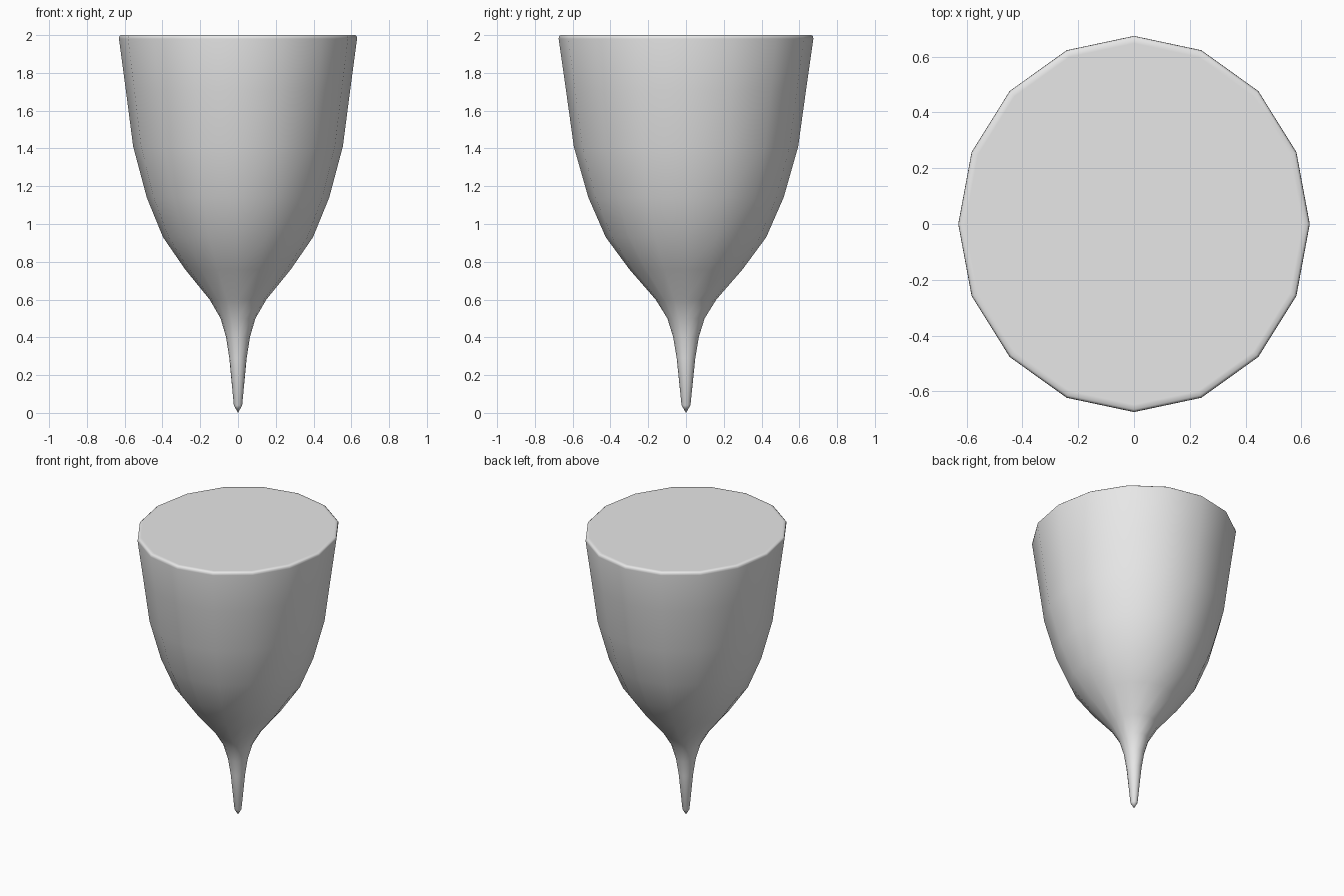
import bpy
import bmesh
from math import cos, sin, tau

cube = bpy.data.objects.get("Cube")
if cube:
    bpy.data.objects.remove(cube, do_unlink=True)

SIDES = 16
DEPTH_SCALE = 1.07  # the cup is slightly deeper than wide

# Plain grey material
grey = bpy.data.materials.new("plain_grey")
grey.use_nodes = True
colour = (0.8, 0.8, 0.8, 1.0)
grey.diffuse_color = colour
grey.node_tree.nodes["Principled BSDF"].inputs["Base Color"].default_value = colour

# Profile of (radius, height) from the spike to the softened rim
profile = [
    (0.022, 0.04), (0.046, 0.29), (0.063, 0.40), (0.092, 0.50),
    (0.15, 0.60), (0.28, 0.76), (0.397, 0.93), (0.483, 1.14),
    (0.555, 1.41), (0.594, 1.71), (0.63, 1.98), (0.629, 1.993),
    (0.621, 2.0), (0.605, 2.0),
]

bm = bmesh.new()
rings = []
for radius, height in profile:
    rings.append([
        bm.verts.new((radius * cos(tau * i / SIDES),
                      radius * DEPTH_SCALE * sin(tau * i / SIDES), height))
        for i in range(SIDES)
    ])

# Side walls
for low, high in zip(rings, rings[1:]):
    for i in range(SIDES):
        j = (i + 1) % SIDES
        bm.faces.new((low[i], low[j], high[j], high[i]))

# Pointed tip
tip = bm.verts.new((0, 0, 0))
for i in range(SIDES):
    bm.faces.new((tip, rings[0][(i + 1) % SIDES], rings[0][i]))

for face in bm.faces:
    face.smooth = True

# Flat lid
bm.faces.new(rings[-1])

mesh = bpy.data.meshes.new("tapered_cup")
bm.to_mesh(mesh)
bm.free()
mesh.materials.append(grey)
cup = bpy.data.objects.new("tapered_cup", mesh)
bpy.context.collection.objects.link(cup)
